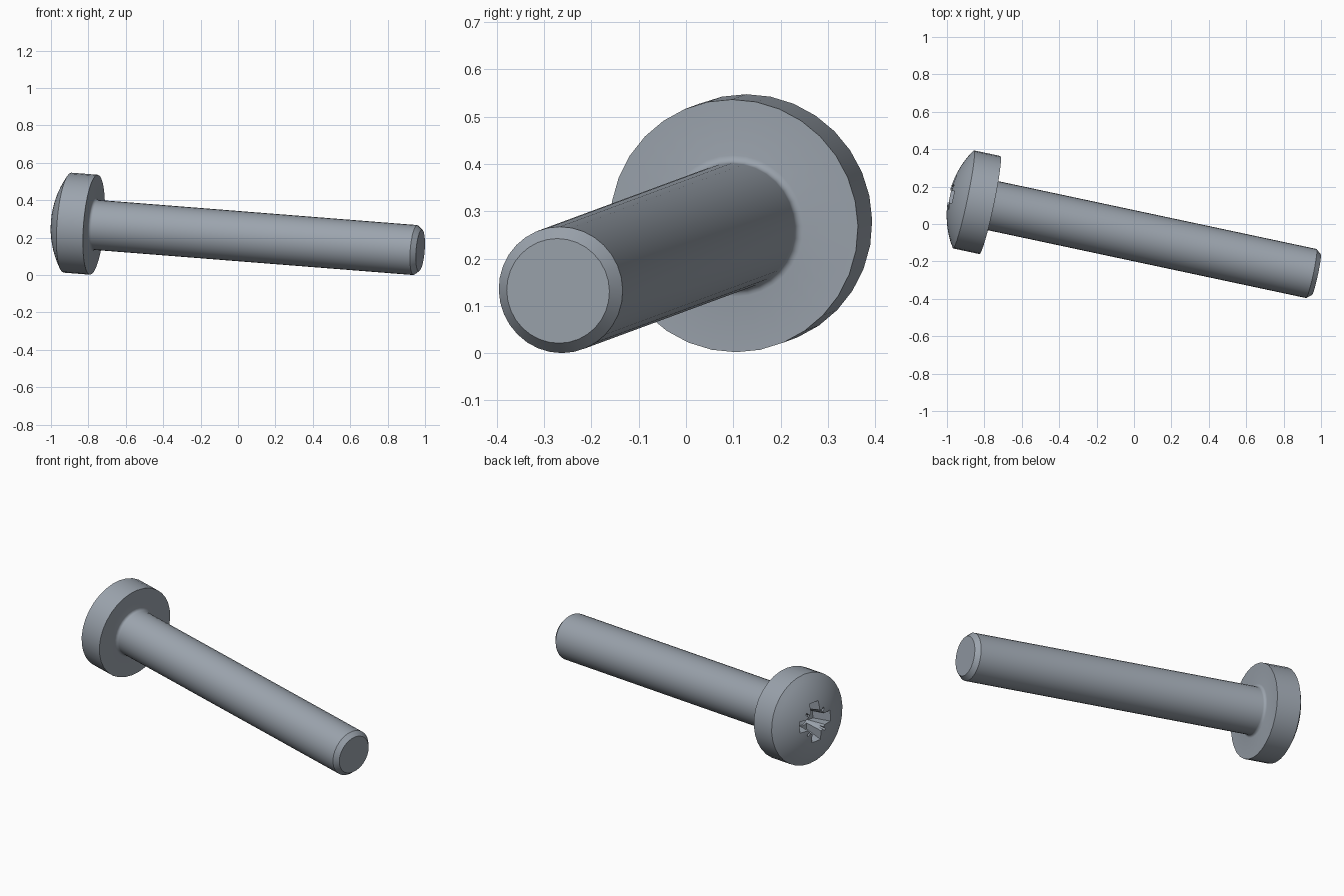
import bpy, bmesh, math
from mathutils import Matrix, Vector

if "Cube" in bpy.data.objects:
    bpy.data.objects.remove(bpy.data.objects["Cube"], do_unlink=True)

SEGMENTS = 32
SHANK_R, HEAD_R = 0.134, 0.268
SHANK_LEN, RIM_H, DOME_H = 1.79, 0.145, 0.08
FILLET = 0.016
TOP = SHANK_LEN + RIM_H + DOME_H

steel = bpy.data.materials.new("steel grey")
steel.use_nodes = True
colour = (0.33, 0.37, 0.42, 1)
steel.diffuse_color = colour
steel.node_tree.nodes["Principled BSDF"].inputs["Base Color"].default_value = colour


def make_object(name, bm):
    bmesh.ops.recalc_face_normals(bm, faces=bm.faces)
    mesh = bpy.data.meshes.new(name)
    bm.to_mesh(mesh)
    bm.free()
    mesh.materials.append(steel)
    obj = bpy.data.objects.new(name, mesh)
    bpy.context.collection.objects.link(obj)
    return obj


def lathe(name, profile):
    """Spin (radius, height) points about z."""
    bm = bmesh.new()
    verts = [bm.verts.new((r, 0, z)) for r, z in profile]
    edges = [bm.edges.new(pair) for pair in zip(verts, verts[1:])]
    bmesh.ops.spin(bm, geom=verts + edges, cent=(0, 0, 0), axis=(0, 0, 1),
                   angle=math.tau, steps=SEGMENTS)
    bmesh.ops.remove_doubles(bm, verts=bm.verts, dist=1e-5)
    return make_object(name, bm)


def taper_bar(name, top, bottom, depth, angle):
    """Bar cutter given (half length, half width) at the dome top and at depth."""
    bm = bmesh.new()
    bmesh.ops.create_cube(bm, size=2)
    for v in bm.verts:
        hx, hy = top if v.co.z > 0 else bottom
        z = TOP + 0.02 if v.co.z > 0 else TOP - depth
        v.co = (v.co.x * hx, v.co.y * hy, z)
    bmesh.ops.rotate(bm, verts=bm.verts, matrix=Matrix.Rotation(angle, 3, 'Z'))
    return make_object(name, bm)


# Screw outline: chamfered tip, shank, fillet under the head, rim, dome
profile = [(0, 0), (0.111, 0), (SHANK_R, 0.027)]
for i in range(5):
    a = i / 4 * math.pi / 2
    profile.append((SHANK_R + FILLET * (1 - math.cos(a)),
                    SHANK_LEN - FILLET * (1 - math.sin(a))))
profile.append((HEAD_R, SHANK_LEN))
dome_r = (HEAD_R ** 2 + DOME_H ** 2) / (2 * DOME_H)
cap = math.asin(HEAD_R / dome_r)
for i in range(9):
    a = cap * (1 - i / 8)
    profile.append((dome_r * math.sin(a), TOP - dome_r * (1 - math.cos(a))))
screw = lathe("screw", profile)

# Drive recess: cross wings, round core and thin diagonal ribs
cutters = [lathe("recess_core", [(0, TOP - 0.15), (0.05, TOP - 0.13),
                                 (0.075, TOP + 0.02), (0, TOP + 0.02)])]
for k in range(2):
    quarter = k * math.pi / 2
    cutters.append(taper_bar("recess_wing", (0.128, 0.034), (0.08, 0.029), 0.12, quarter))
    cutters.append(taper_bar("recess_rib", (0.118, 0.007), (0.05, 0.004), 0.06,
                             quarter + math.pi / 4))
for cutter in cutters:
    cutter.hide_render = True
    mod = screw.modifiers.new(cutter.name, 'BOOLEAN')
    mod.operation = 'DIFFERENCE'
    mod.solver = 'EXACT'
    mod.object = cutter

bpy.context.view_layer.objects.active = screw
screw.select_set(True)
for mod in list(screw.modifiers):
    bpy.ops.object.modifier_apply(modifier=mod.name)
for cutter in cutters:
    bpy.data.objects.remove(cutter, do_unlink=True)

# Lay the screw down, tilted from tip to head
axis = Vector((-0.9751, 0.2078, 0.0768)).normalized()
side = Vector((0, 0, 1)).cross(axis).normalized()
up = axis.cross(side)
turn = Matrix((side, up, axis)).transposed().to_4x4()
screw.matrix_world = Matrix.Translation((0.975, -0.2705, 0.1316)) @ turn

bpy.ops.object.select_all(action='DESELECT')
screw.select_set(True)
bpy.ops.object.shade_smooth_by_angle(angle=math.radians(30))
